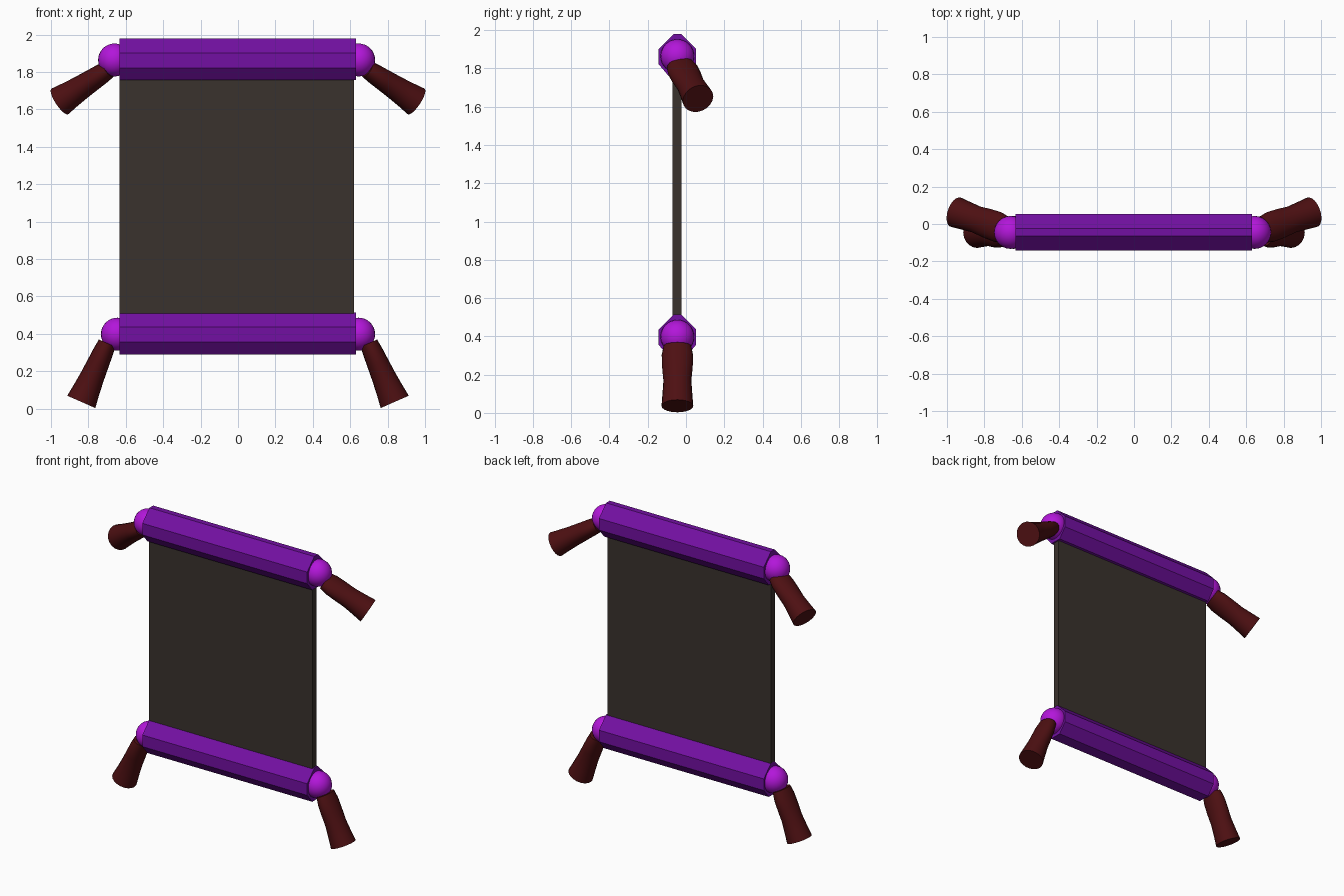
import bpy, bmesh, math
from mathutils import Vector

if "Cube" in bpy.data.objects:
    bpy.data.objects.remove(bpy.data.objects["Cube"])

YC = -0.045  # depth of the scroll's centre plane


def material(name, r, g, b):
    m = bpy.data.materials.new(name)
    m.diffuse_color = (r, g, b, 1)
    m.use_nodes = True
    m.node_tree.nodes["Principled BSDF"].inputs["Base Color"].default_value = m.diffuse_color
    return m


PURPLE = material("roll_purple", 0.17, 0.005, 0.36)
BRIGHT = material("joint_purple", 0.45, 0.008, 0.70)
SHEET = material("sheet_dark", 0.042, 0.032, 0.026)
MAROON = material("limb_maroon", 0.075, 0.005, 0.006)


def loft(name, rings, mat, smooth=False):
    """Skin a list of rings and close both ends."""
    bm = bmesh.new()
    vs = [[bm.verts.new(p) for p in ring] for ring in rings]
    n = len(rings[0])
    for a, b in zip(vs, vs[1:]):
        for i in range(n):
            bm.faces.new((a[i], a[(i + 1) % n], b[(i + 1) % n], b[i]))
    bm.faces.new(vs[0])
    bm.faces.new(vs[-1])
    bmesh.ops.recalc_face_normals(bm, faces=bm.faces)
    me = bpy.data.meshes.new(name)
    bm.to_mesh(me)
    bm.free()
    me.materials.append(mat)
    ob = bpy.data.objects.new(name, me)
    bpy.context.collection.objects.link(ob)
    if smooth:
        bpy.ops.object.select_all(action='DESELECT')
        bpy.context.view_layer.objects.active = ob
        ob.select_set(True)
        bpy.ops.object.shade_smooth_by_angle(angle=math.radians(40))
    return ob


def limb(name, start, end):
    """Flared limb, flattened where it meets the joint."""
    start, end = Vector(start), Vector(end)
    axis = (end - start).normalized()
    u = axis.cross(Vector((0, 1, 0))).normalized()
    v = u.cross(axis)
    rings = []
    # position along limb, thin radius, wide radius
    for t, a, b in ((0, .048, .072), (.15, .054, .082), (.35, .059, .080),
                    (.58, .065, .073), (.8, .073, .078), (1, .082, .083)):
        c = start.lerp(end, t)
        rings.append([c + u * a * math.cos(k * math.tau / 20) + v * b * math.sin(k * math.tau / 20)
                      for k in range(20)])
    loft(name, rings, MAROON, True)


# Faceted rolls
half = [(.02, .113), (.098, .035), (.098, -.045), (.042, -.111)]
profile = half + [(-y, z) for y, z in reversed(half)]
for label, z in (("upper", 1.867), ("lower", .401)):
    loft(label + "_roll", [[(x, YC + py, z + pz) for py, pz in profile] for x in (-.633, .63)], PURPLE)

# Flat sheet
rect = [(-.07, .42), (-.024, .42), (-.024, 1.85), (-.07, 1.85)]
loft("sheet", [[(x, y, z) for y, z in rect] for x in (-.633, .62)], SHEET)

# Joint balls and limbs at the four corners
for side, s in (("left", -1), ("right", 1)):
    for label, z in (("shoulder", 1.864), ("hip", .398)):
        x = -.66 if (label, s) == ("shoulder", -1) else s * .645
        bpy.ops.mesh.primitive_uv_sphere_add(segments=24, ring_count=16, radius=.088,
                                             location=(x, YC, z))
        ob = bpy.context.object
        ob.name = side + "_" + label
        ob.data.materials.append(BRIGHT)
        bpy.ops.object.shade_smooth()
    limb(side + "_arm", (s * .69, -.03, 1.815), (s * .953, .063, 1.642))
    limb(side + "_leg", (s * .70, YC, .35), (s * .838, YC, .036))
